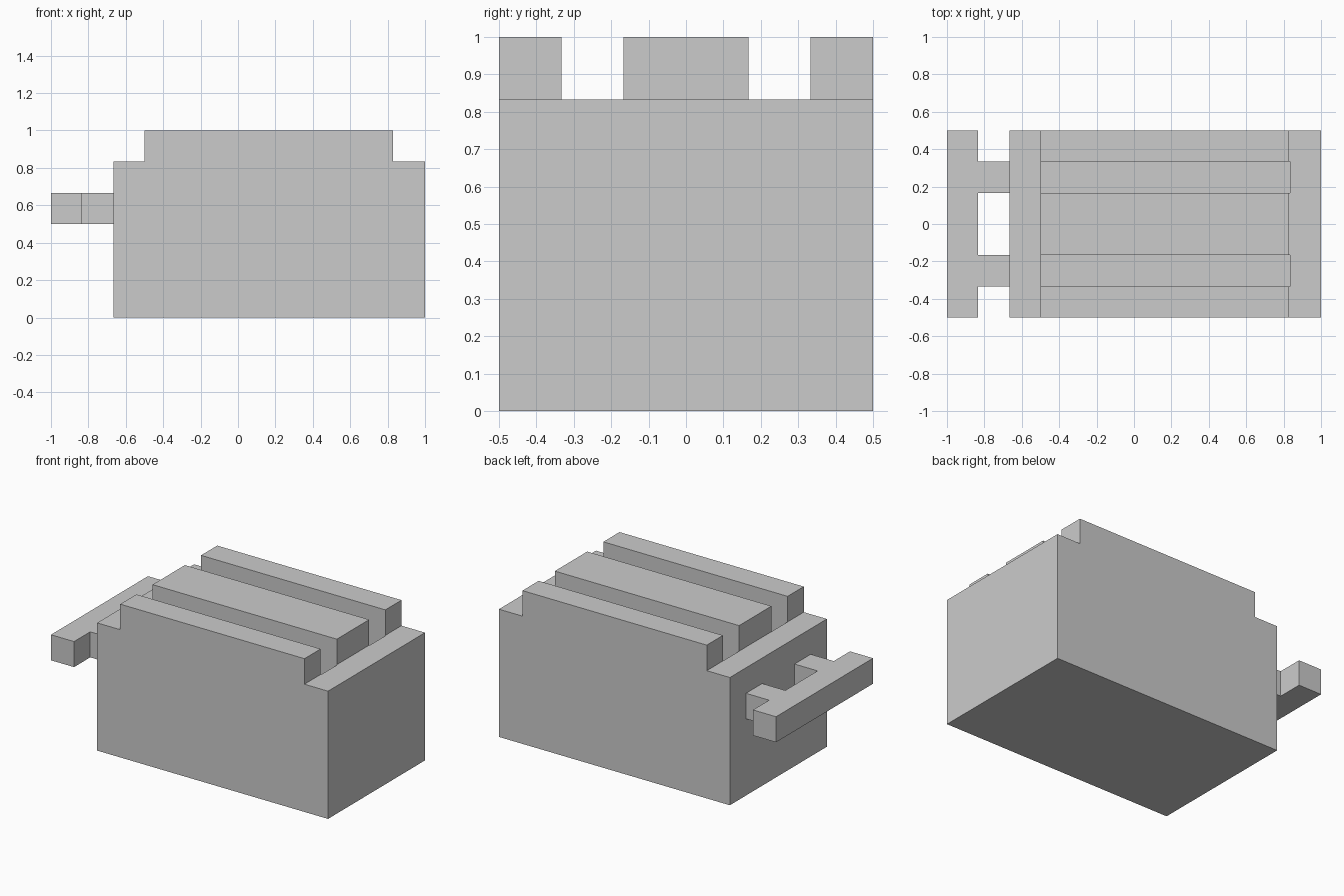
import bpy
import bmesh

if "Cube" in bpy.data.objects:
    bpy.data.objects.remove(bpy.data.objects["Cube"])

U = 1 / 6  # the whole model sits on a 1/6 grid


def prism(name, outline, axis, lo, hi):
    """Extrude a 2D outline along y (outline in x,z) or along z (outline in x,y)."""
    bm = bmesh.new()
    place = (lambda a, b: (a, lo, b)) if axis == "y" else (lambda a, b: (a, b, lo))
    face = bm.faces.new([bm.verts.new(place(a, b)) for a, b in outline])
    extruded = bmesh.ops.extrude_face_region(bm, geom=[face])["geom"]
    offset = (0, hi - lo, 0) if axis == "y" else (0, 0, hi - lo)
    bmesh.ops.translate(bm, vec=offset,
                        verts=[v for v in extruded if isinstance(v, bmesh.types.BMVert)])
    bmesh.ops.recalc_face_normals(bm, faces=bm.faces)
    mesh = bpy.data.meshes.new(name)
    bm.to_mesh(mesh)
    bm.free()
    obj = bpy.data.objects.new(name, mesh)
    bpy.context.collection.objects.link(obj)
    return obj


# Body: block with a raised, stepped-in top
left, right, step_l, step_r, shoulder = -4 * U, 1, -3 * U, 0.83, 5 * U
body = prism("body", [(left, 0), (right, 0), (right, shoulder), (step_r, shoulder),
                      (step_r, 1), (step_l, 1), (step_l, shoulder), (left, shoulder)],
             "y", -0.5, 0.5)

# Two long slots cut down through the top
for side, y in (("front", -2 * U), ("back", U)):
    cutter = prism(side + "_slot_cutter",
                   [(step_l, 0.5), (5 * U, 0.5), (5 * U, 1.1), (step_l, 1.1)], "y", y, y + U)
    cutter.hide_render = True
    cutter.display_type = "WIRE"
    cut = body.modifiers.new(side + "_slot", "BOOLEAN")
    cut.operation = "DIFFERENCE"
    cut.solver = "EXACT"
    cut.object = cutter

# Handle: cross bar joined to the body by two arms
bar = -5 * U
half = [(bar, 0.5), (bar, 2 * U), (left, 2 * U), (left, U), (bar, U)]
outline = [(-1, -0.5), (-1, 0.5)] + half + [(x, -y) for x, y in reversed(half)]
prism("handle", outline, "z", 3 * U, 4 * U)
